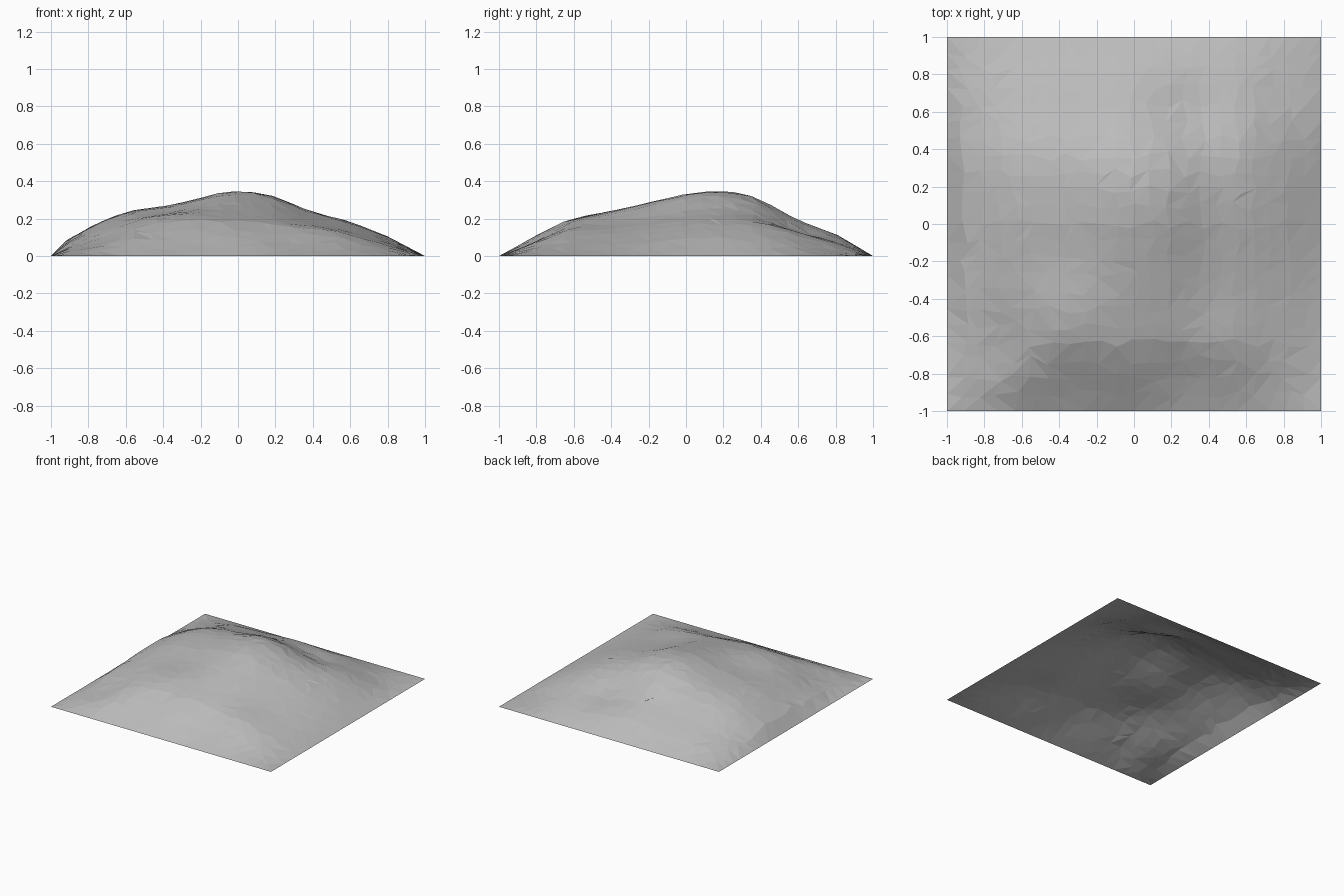
import bpy
import bmesh
import math
import random

random.seed(4)

default_cube = bpy.data.objects.get("Cube")
if default_cube:
    bpy.data.objects.remove(default_cube, do_unlink=True)

PEAK = 0.34
CELLS = 22

# Crest outlines across the width and along the depth: (position, height)
WIDTH_CREST = [(-1, 0), (-0.9, 0.1), (-0.7, 0.2), (-0.58, 0.24), (-0.35, 0.27),
               (-0.1, 0.33), (0, PEAK), (0.1, 0.335), (0.2, 0.315), (0.4, 0.235),
               (0.6, 0.185), (0.8, 0.105), (1, 0)]
DEPTH_CREST = [(-1, 0), (-0.8, 0.11), (-0.66, 0.175), (-0.5, 0.21), (-0.2, 0.285),
               (0, 0.33), (0.15, PEAK), (0.25, 0.335), (0.35, 0.315), (0.45, 0.275),
               (0.6, 0.195), (0.8, 0.12), (1, 0)]

# Local shoulders and hollows: (x, y, amount, radius)
SWELLS = [(-0.4, -0.57, 0.085, 0.19),    # front right shoulder
          (-0.78, -0.68, -0.11, 0.13),   # hollow at its foot
          (-0.62, -0.87, 0.09, 0.12),    # front right corner rise
          (0.5, -0.68, 0.055, 0.16),     # front left shoulder
          (0.25, -0.86, -0.06, 0.13),    # front hollow
          (-0.5, 0.6, 0.04, 0.2),        # back right shoulder
          (0.62, 0.62, 0.055, 0.15),     # back left shoulder
          (0.28, 0.62, -0.06, 0.16),     # hollow beside it
          (0.82, 0.82, -0.12, 0.15),     # back left corner hollow
          (0, 0.27, 0.01, 0.2)]          # summit


def crest_height(crest, t):
    """Straight-line reading of a crest outline."""
    for (a, ha), (b, hb) in zip(crest, crest[1:]):
        if t <= b:
            return ha + (hb - ha) * (t - a) / (b - a)
    return 0.0


def ground_height(x, y):
    height = crest_height(WIDTH_CREST, x) * crest_height(DEPTH_CREST, y) / PEAK
    rim_fade = (1 - x * x) * (1 - y * y)
    for cx, cy, amount, radius in SWELLS:
        distance = math.hypot(x - cx, y - cy) / radius
        height += amount * rim_fade * math.exp(-distance * distance / 2)
    return max(height, 0.0)


def make_material(name, colour):
    material = bpy.data.materials.new(name)
    material.use_nodes = True
    material.diffuse_color = colour
    shader = next(n for n in material.node_tree.nodes if n.type == 'BSDF_PRINCIPLED')
    shader.inputs["Base Color"].default_value = colour
    return material


# Hill: an open sheet with scattered inner points and a straight level rim
bm = bmesh.new()
bmesh.ops.create_grid(bm, x_segments=CELLS, y_segments=CELLS, size=1)
for vert in bm.verts:
    if vert.is_boundary:
        continue
    vert.co.x += random.uniform(-0.025, 0.025)
    vert.co.y += random.uniform(-0.025, 0.025)
    vert.co.z = ground_height(vert.co.x, vert.co.y)

# Mixed diagonals give irregular facets
alternate = [face for face in bm.faces if random.random() < 0.5]
bmesh.ops.triangulate(bm, faces=alternate, quad_method='ALTERNATE')
bmesh.ops.triangulate(bm, faces=bm.faces[:], quad_method='FIXED')
for face in bm.faces:
    face.smooth = False

mesh = bpy.data.meshes.new("hill")
bm.to_mesh(mesh)
bm.free()
mesh.materials.append(make_material("stone grey", (0.5, 0.5, 0.5, 1)))
hill = bpy.data.objects.new("hill", mesh)
bpy.context.collection.objects.link(hill)
